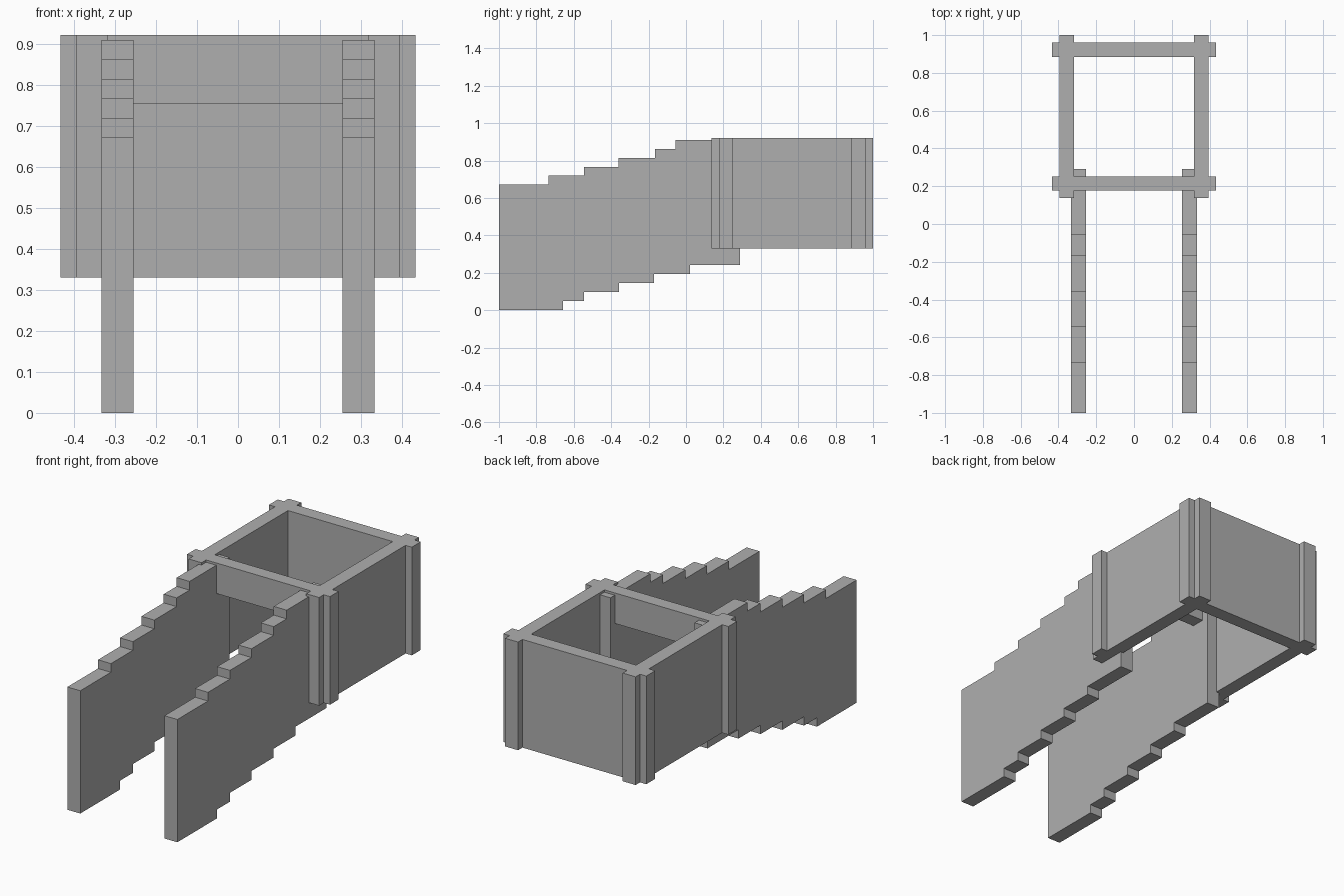
import bpy
import bmesh
from mathutils import Vector

cube = bpy.data.objects.get("Cube")
if cube:
    bpy.data.objects.remove(cube, do_unlink=True)

# Single plain grey material
grey = bpy.data.materials.new("plain grey")
grey.use_nodes = True
colour = (0.43, 0.43, 0.43, 1)
grey.diffuse_color = colour
grey.node_tree.nodes["Principled BSDF"].inputs["Base Color"].default_value = colour

BOTTOM, TOP = 0.33, 0.922


def panel(name, outline, axis, start, end):
    """Extrude a flat (u, z) outline along x or y between start and end."""
    bm = bmesh.new()
    place = (lambda u, z: (start, u, z)) if axis == "x" else (lambda u, z: (u, start, z))
    face = bm.faces.new([bm.verts.new(place(u, z)) for u, z in outline])
    moved = bmesh.ops.extrude_face_region(bm, geom=[face])["geom"]
    step = Vector((end - start, 0, 0)) if axis == "x" else Vector((0, end - start, 0))
    bmesh.ops.translate(bm, vec=step, verts=[v for v in moved if isinstance(v, bmesh.types.BMVert)])
    bmesh.ops.recalc_face_normals(bm, faces=bm.faces)
    mesh = bpy.data.meshes.new(name)
    bm.to_mesh(mesh)
    bm.free()
    mesh.materials.append(grey)
    obj = bpy.data.objects.new(name, mesh)
    bpy.context.collection.objects.link(obj)


def rectangle(u0, u1, z0, z1):
    return [(u0, z0), (u1, z0), (u1, z1), (u0, z1)]


def stairs(edges, first, rise):
    """Stepped line through the given step edges."""
    points = []
    for i, (a, b) in enumerate(zip(edges, edges[1:])):
        z = first + rise * i
        points += [(a, z), (b, z)]
    return points


# Stepped arm outline: lower staircase, then upper staircase back
lower = stairs([-1, -0.657, -0.545, -0.357, -0.17, 0.022, 0.29], 0, 0.0485)
upper = stairs([-1, -0.735, -0.545, -0.36, -0.167, -0.055, 0.29], 0.672, 0.0475)
arm = lower + upper[::-1]

# Mirrored arms and side walls
for side, s in (("left", 1), ("right", -1)):
    panel(side + "_stepped_arm", arm, "x", s * 0.255, s * 0.333)
    panel(side + "_wall", rectangle(0.137, 1, BOTTOM, TOP), "x", s * 0.317, s * 0.395)

# Back wall with ends crossing the side walls
panel("back_wall", rectangle(-0.433, 0.433, BOTTOM, TOP), "y", 0.885, 0.962)

# Front wall with a wide opening under its top rail
front = [(-0.433, BOTTOM), (-0.257, BOTTOM), (-0.257, 0.755), (0.257, 0.755),
         (0.257, BOTTOM), (0.433, BOTTOM), (0.433, TOP), (-0.433, TOP)]
panel("front_wall", front, "y", 0.177, 0.252)
